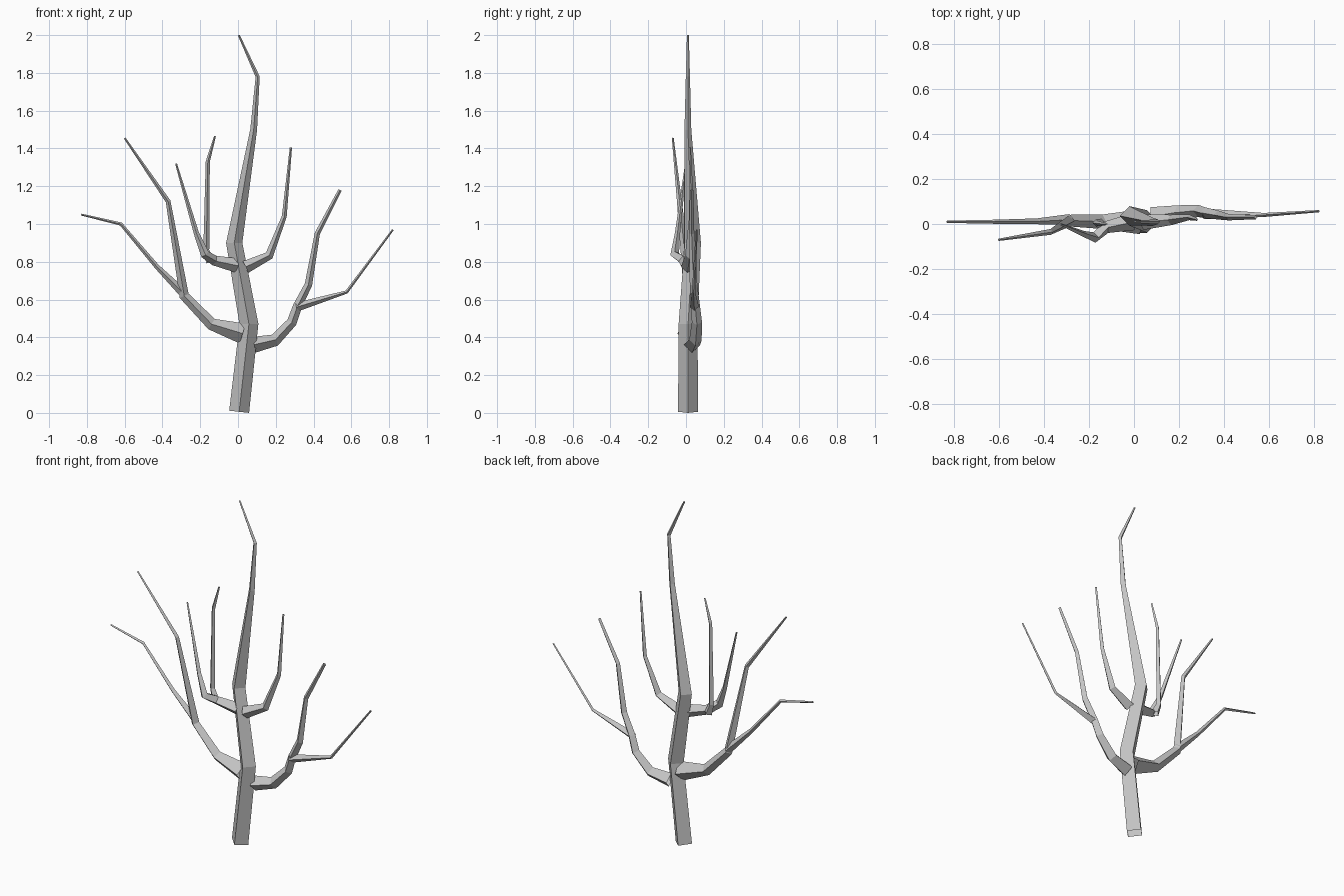
import bpy, bmesh
from math import cos, sin, pi
from mathutils import Vector

cube = bpy.data.objects.get("Cube")
if cube:
    bpy.data.objects.remove(cube, do_unlink=True)

bark = bpy.data.materials.new("grey_bark")
bark.use_nodes = True
grey = (0.55, 0.55, 0.55, 1)
bark.diffuse_color = grey
bark.node_tree.nodes["Principled BSDF"].inputs["Base Color"].default_value = grey
SIDES = 4


def limb(name, *path):
    """Tapered four-sided limb through (x, y, z, radius) points, edges facing front and back."""
    bm = bmesh.new()
    pts = [Vector(p[:3]) for p in path]
    rings = []
    for i, p in enumerate(pts):
        tangent = Vector()
        if i > 0:
            tangent += (p - pts[i - 1]).normalized()
        if i < len(pts) - 1:
            tangent += (pts[i + 1] - p).normalized()
        tangent.normalize()
        side = Vector((0, 1, 0)).cross(tangent).normalized()
        depth = tangent.cross(side)
        r = path[i][3]
        rings.append([bm.verts.new(p + r * (side * cos(k * 2 * pi / SIDES) + depth * sin(k * 2 * pi / SIDES)))
                      for k in range(SIDES)])
    for a, b in zip(rings, rings[1:]):
        for k in range(SIDES):
            n = (k + 1) % SIDES
            bm.faces.new((a[k], a[n], b[n], b[k]))
    # The root end stays open; only the tip is closed
    bm.faces.new(rings[-1])
    bmesh.ops.recalc_face_normals(bm, faces=bm.faces)
    mesh = bpy.data.meshes.new(name)
    bm.to_mesh(mesh)
    bm.free()
    mesh.materials.append(bark)
    obj = bpy.data.objects.new(name, mesh)
    bpy.context.collection.objects.link(obj)


# Trunk
limb("trunk", (.006, .011, .006, .053), (.058, .011, .47, .05), (-.02, .036, .9, .043),
     (.083, .01, 1.5, .018), (.104, .01, 1.78, .011), (.004, .01, 2, .005))

# Lower branch on the right, with its two twigs
limb("lower_right_branch", (.025, .01, .42, .055), (-.14, .01, .47, .032), (-.285, .015, .62, .026),
     (-.37, -.035, 1.12, .013), (-.6, -.07, 1.455, .005))
limb("lower_right_twig", (-.285, .02, .63, .024), (-.43, .012, .775, .013),
     (-.62, .01, 1, .009), (-.83, .01, 1.05, .005))

# Lower branch on the left, with its side twig
limb("lower_left_branch", (.08, .032, .36, .043), (.195, .05, .385, .033), (.285, .058, .48, .027),
     (.315, .05, .565, .024), (.373, .04, .68, .02), (.42, .03, .95, .014), (.54, .03, 1.18, .009))
limb("lower_left_twig", (.31, .045, .56, .024), (.575, .04, .64, .009), (.82, .057, .97, .005))

# Upper branch on the right, with its two twigs
limb("upper_right_branch", (-.005, .01, .78, .038), (-.125, -.015, .807, .027), (-.175, -.06, .84, .024),
     (-.22, -.045, .95, .014), (-.328, 0, 1.32, .005))
limb("upper_right_twig", (-.145, 0, .8, .024), (-.168, .005, .86, .016),
     (-.16, .002, 1.33, .011), (-.122, 0, 1.465, .005))

# Upper branch on the left
limb("upper_left_branch", (.04, .008, .772, .034), (.165, .018, .833, .023),
     (.245, .03, 1.04, .013), (.28, .02, 1.405, .006))
